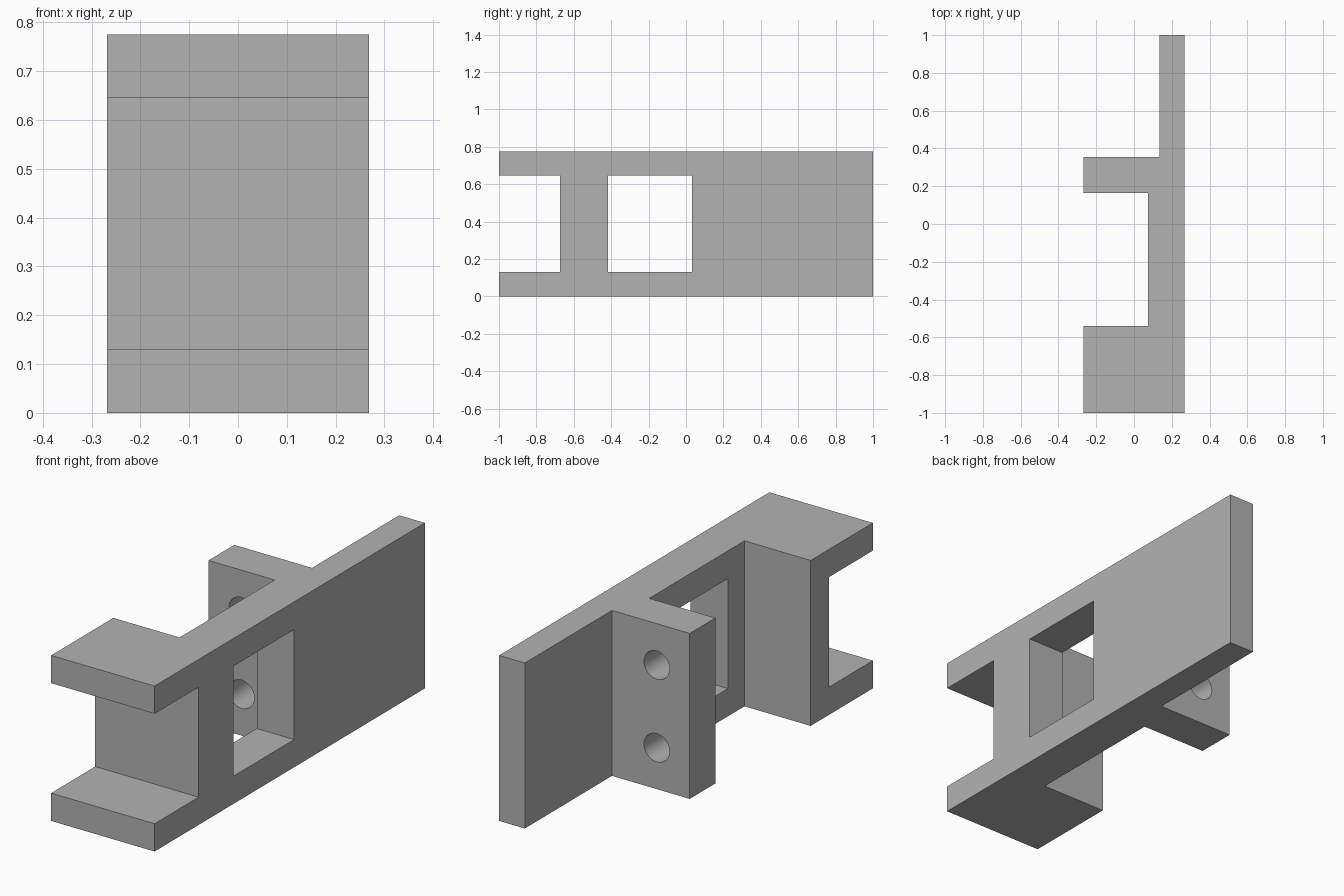
import bpy
import bmesh
from math import radians

if "Cube" in bpy.data.objects:
    bpy.data.objects.remove(bpy.data.objects["Cube"], do_unlink=True)

HEIGHT = 0.775
LEFT, RIGHT = 0.268, -0.268
RAIL = 0.13

grey = bpy.data.materials.new("plain_grey")
grey.use_nodes = True
colour = (0.45, 0.45, 0.45, 1)
grey.diffuse_color = colour
grey.node_tree.nodes["Principled BSDF"].inputs["Base Color"].default_value = colour


def extruded(name, profile, height):
    """Raise a plan outline from the ground into a solid."""
    bm = bmesh.new()
    base = bm.faces.new([bm.verts.new((x, y, 0)) for x, y in profile])
    top = bmesh.ops.extrude_face_region(bm, geom=[base])["geom"]
    verts = [v for v in top if isinstance(v, bmesh.types.BMVert)]
    bmesh.ops.translate(bm, verts=verts, vec=(0, 0, height))
    bmesh.ops.recalc_face_normals(bm, faces=bm.faces)
    mesh = bpy.data.meshes.new(name)
    bm.to_mesh(mesh)
    bm.free()
    obj = bpy.data.objects.new(name, mesh)
    bpy.context.collection.objects.link(obj)
    return obj


def box_cutter(name, x0, x1, y0, y1, z0, z1):
    outline = [(x0, y0), (x1, y0), (x1, y1), (x0, y1)]
    obj = extruded(name, outline, z1 - z0)
    obj.location.z = z0
    return obj


def hole_cutter(name, x, y, z, radius):
    bpy.ops.mesh.primitive_cylinder_add(
        vertices=48, radius=radius, depth=0.4,
        location=(x, y, z), rotation=(radians(90), 0, 0))
    obj = bpy.context.object
    obj.name = name
    return obj


# Bracket body: long plate with a front block and a rear tab
bracket = extruded("bracket", [
    (LEFT, -1), (LEFT, 1), (0.135, 1), (0.135, 0.355),
    (RIGHT, 0.355), (RIGHT, 0.165), (0.075, 0.165),
    (0.075, -0.54), (RIGHT, -0.54), (RIGHT, -1)], HEIGHT)
bracket.data.materials.append(grey)

# Open front channel, plate window and two screw holes through the tab
cutters = [
    box_cutter("channel_cutter", -0.5, 0.5, -1.2, -0.674, RAIL, HEIGHT - RAIL),
    box_cutter("window_cutter", 0, 0.5, -0.417, 0.032, RAIL, HEIGHT - RAIL),
]
for label, part in (("lower", 0.25), ("upper", 0.75)):
    cutters.append(hole_cutter(label + "_hole_cutter", -0.097, 0.26, HEIGHT * part, 0.066))

for cutter in cutters:
    cutter.hide_render = True
    cut = bracket.modifiers.new(cutter.name, "BOOLEAN")
    cut.operation = "DIFFERENCE"
    cut.solver = "EXACT"
    cut.object = cutter

# Bake the cuts and discard the cutters
bpy.ops.object.select_all(action="DESELECT")
bracket.select_set(True)
bpy.context.view_layer.objects.active = bracket
for name in [m.name for m in bracket.modifiers]:
    bpy.ops.object.modifier_apply(modifier=name)
for cutter in cutters:
    bpy.data.objects.remove(cutter, do_unlink=True)

# Smooth hole walls, crisp edges elsewhere
bpy.ops.object.shade_smooth_by_angle(angle=radians(30))
